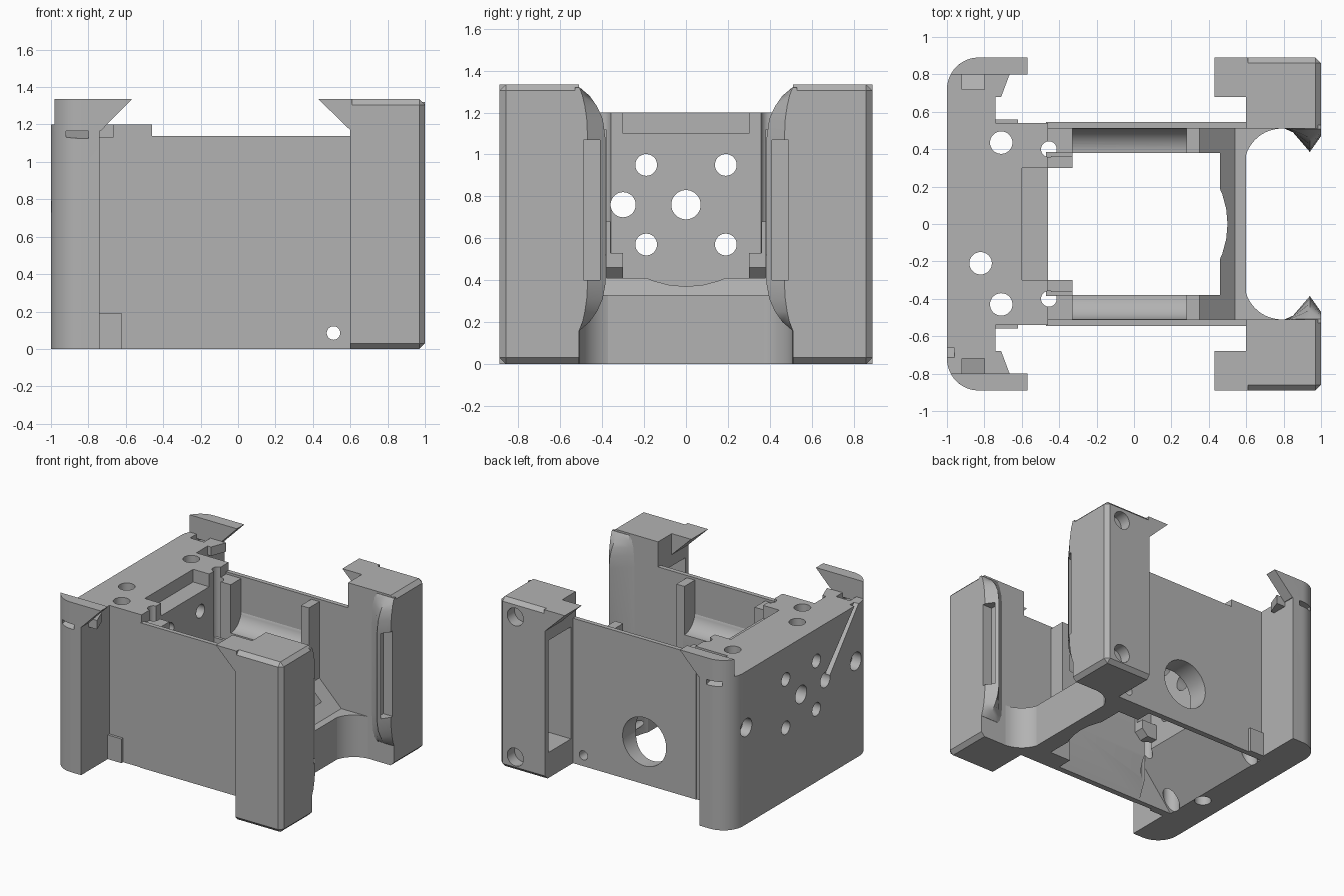
import bpy, bmesh, math
from mathutils import Vector

if "Cube" in bpy.data.objects:
    bpy.data.objects.remove(bpy.data.objects["Cube"], do_unlink=True)

grey = bpy.data.materials.new("plain_grey")
grey.use_nodes = True
grey.diffuse_color = (0.45, 0.45, 0.45, 1)
grey.node_tree.nodes["Principled BSDF"].inputs["Base Color"].default_value = (0.45, 0.45, 0.45, 1)
parts = []


def add(name, bm, keep=True):
    bmesh.ops.recalc_face_normals(bm, faces=bm.faces)
    me = bpy.data.meshes.new(name)
    bm.to_mesh(me)
    bm.free()
    ob = bpy.data.objects.new(name, me)
    bpy.context.collection.objects.link(ob)
    if keep:
        me.materials.append(grey)
        parts.append(ob)
    else:
        ob.hide_render = True
    return ob


def loft(rings):
    bm = bmesh.new()
    rows = [[bm.verts.new(p) for p in ring] for ring in rings]
    n = len(rows[0])
    for a, b in zip(rows, rows[1:]):
        for i in range(n):
            j = (i + 1) % n
            bm.faces.new((a[i], a[j], b[j], b[i]))
    bm.faces.new(rows[0])
    bm.faces.new(rows[-1])
    return bm


def prism(name, axis, pts, lo, hi, keep=True):
    """Extrude a 2D outline along an axis; the outline uses the other two axes in order."""
    def at(p, h):
        q = list(p)
        q.insert("xyz".index(axis), h)
        return q
    return add(name, loft([[at(p, h) for p in pts] for h in (lo, hi)]), keep)


def arc(cx, cy, r, a0, a1, n=12):
    steps = [math.radians(a0 + (a1 - a0) * i / n) for i in range(n + 1)]
    return [(cx + r * math.cos(a), cy + r * math.sin(a)) for a in steps]


def rect(a0, a1, b0, b1):
    return [(a0, b0), (a1, b0), (a1, b1), (a0, b1)]


def hole(axis, cx, cy, r, lo, hi):
    return prism("hole_cutter", axis, arc(cx, cy, r, 0, 350, 35), lo, hi, False)


def cut(targets, cutters):
    for ob in targets:
        bpy.context.view_layer.objects.active = ob
        for c in cutters:
            m = ob.modifiers.new("cut", "BOOLEAN")
            m.operation, m.solver, m.object = "DIFFERENCE", "EXACT", c
            bpy.ops.object.modifier_apply(modifier=m.name)
    for c in cutters:
        bpy.data.objects.remove(c, do_unlink=True)


def flip(pts, s):
    return [(x, y * s) for x, y in pts]


def span(s, a, b):
    return sorted((a * s, b * s))


# Thick mounting block with rounded outer corners
half = [(-.46, .54), (-.74, .54), (-.74, .89)] + arc(-.83, .72, .17, 90, 180)
block = prism("mounting_block", "z", half + flip(half, -1)[::-1], 0, 1.2)
cutters = [prism("pocket", "z", rect(-.6, -.4, -.3, .3), 1.1, 1.3, False),
           prism("flare", "y", [(-.77, -.01), (-.46, .36), (-.4, .36), (-.4, -.01)], -.5, .5, False),
           prism("groove", "x", [(-.73, 1.22), (-.68, 1.22), (-.28, .78), (-.33, .74)], -1.05, -.96, False)]
for y, z, r in [(-.19, .95, .052), (.19, .95, .052), (-.19, .57, .052), (.19, .57, .052),
                (-.3, .76, .06), (0, .76, .07)]:
    cutters.append(hole("x", y, z, r, -1.1, -.3))
for x, y in [(-.71, .435), (-.82, -.21), (-.71, -.43)]:
    cutters.append(hole("z", x, y, .06, -.1, 1.3))
for s in (1, -1):
    cutters.append(hole("x", .68 * s, .76, .07, -1.1, -.92))
    cutters.append(hole("z", -.455, .4 * s, .042, -.1, 1.3))
    strap = [(.95, 1.11), (.95, 1.16), (.77, 1.25), (.72, 1.25), (.72, 1.17)]
    cutters.append(prism("strap", "x", [(y * s, z) for y, z in strap], -.92, -.8, False))
cut([block], cutters)

side_parts = []
for s in (1, -1):
    side = "back" if s > 0 else "front"

    # Flared lip above each rounded corner
    lip_plan = [(-.57, .8), (-.57, .89)] + arc(-.83, .72, .17, 90, 152)
    lip = prism(side + "_corner_lip", "z", flip(lip_plan, s), 1.165, 1.335)
    cut([lip], [prism("slope", "y", [(-.74, 1.16), (-.4, 1.16), (-.4, 1.505)], -1, 1, False)])
    prism(side + "_corner_step", "z",
          flip([(-.75, .68), (-.71, .68), (-.665, .8), (-.75, .8)], s), 1.13, 1.2)
    prism(side + "_pad", "z", rect(-.74, -.62, *span(s, .53, .56)), 0, .19)

    # Square tower with chamfered outer edges and a hollow inside
    bm = loft([[(x, y * s, z) for x, y in rect(.6, 1, .51, .89)] for z in (0, 1.335)])
    edges = []
    for e in bm.edges:
        a, b = (v.co for v in e.verts)
        on_end = min(a.x, b.x) > .99
        on_side = min(abs(a.y), abs(b.y)) > .88
        vertical = abs(a.z - b.z) > .1
        if (on_end and on_side) or (not vertical and (on_end or on_side)):
            edges.append(e)
    bmesh.ops.bevel(bm, geom=edges, offset=.03, segments=1, affect="EDGES")
    tower = add(side + "_tower", bm)
    cutters = [prism("hollow", "z", rect(.5, .9, *span(s, .57, .85)), .2, 1.08, False)]
    if s > 0:
        cutters += [hole("y", .86, z, .07, .8, 1) for z in (.11, 1.21)]
    cut([tower], cutters)
    prism(side + "_tower_hook", "y", [(.43, 1.335), (.61, 1.335), (.61, 1.16)], *span(s, .68, .89))

    # Pointed cheek with a slot on the inner edge of the tower
    rings = []
    for z, t in [(.16, .02), (.2, .4), (.25, .68), (.31, .9), (.38, 1),
                 (1.08, 1), (1.17, .9), (1.23, .68), (1.28, .4), (1.32, .02)]:
        plan = [(.76, .53), (.85, .51 - .02 * t), (.94, .51 - .125 * t),
                (1, .51 - .04 * t), (1, .53)]
        rings.append([(x, y * s, z) for x, y in plan])
    cheek = add(side + "_cheek", loft(rings))
    cut([cheek], [prism("slot", "z", rect(.92, 1.1, *span(s, .41, .49)), .4, 1.07, False)])

    # Thin side wall, thick liner with a concave ledge, and upright posts
    wall = prism(side + "_wall", "z", rect(-.47, .61, *span(s, .51, .545)), 0, 1.138)
    prof = [(.52, 0), (.52, .87)] + arc(.38, .87, .13, 0, -90)[1:] + [(.38, .3), (.5, 0)]
    liner = prism(side + "_liner", "x", [(y * s, z) for y, z in prof], -.47, .29)
    post = prism(side + "_post", "y", [(.28, 0), (.28, 1.12), (.35, 1.12), (.35, .52),
                                       (.54, .33), (.54, 0)], *span(s, .38, .52))
    stub = prism(side + "_block_post", "z", rect(-.47, -.33, *span(s, .38, .515)), .3, 1.12)
    bracket = prism(side + "_bracket", "y", [(-.47, .41), (-.38, .41), (-.33, .46),
                                             (-.33, .53), (-.47, .53)], *span(s, .3, .39))
    prism(side + "_bracket_rib", "z", rect(-.47, -.33, *span(s, .36, .385)), .5, .68)
    cut([liner, stub, bracket], [hole("z", -.455, .4 * s, .042, -.1, 1.3)])
    if s > 0:
        cut([wall, liner], [hole("y", -.02, .334, .19, .3, .7)])
    side_parts += [wall, post]

    # Curved web between cross wall and tower
    web = [(.59, .52), (.59, .29)] + arc(.79, .31, .2, 180, 95)
    prism(side + "_web", "z", flip(web, s), 0, .33)

# Low cross wall with a sloped, scooped top edge
cross = prism("cross_wall", "y", [(.46, 0), (.46, .41), (.54, .33), (.6, .33), (.6, 0)], -.515, .515)
cut([cross], [hole("z", .03, 0, .47, -.1, .6)])
cut(side_parts + [cross], [hole("y", .51, .085, .036, -1, 1)])

# Smooth shading on curved surfaces only
bpy.ops.object.select_all(action="DESELECT")
for ob in parts:
    ob.select_set(True)
bpy.context.view_layer.objects.active = parts[0]
bpy.ops.object.shade_smooth_by_angle(angle=math.radians(25))
